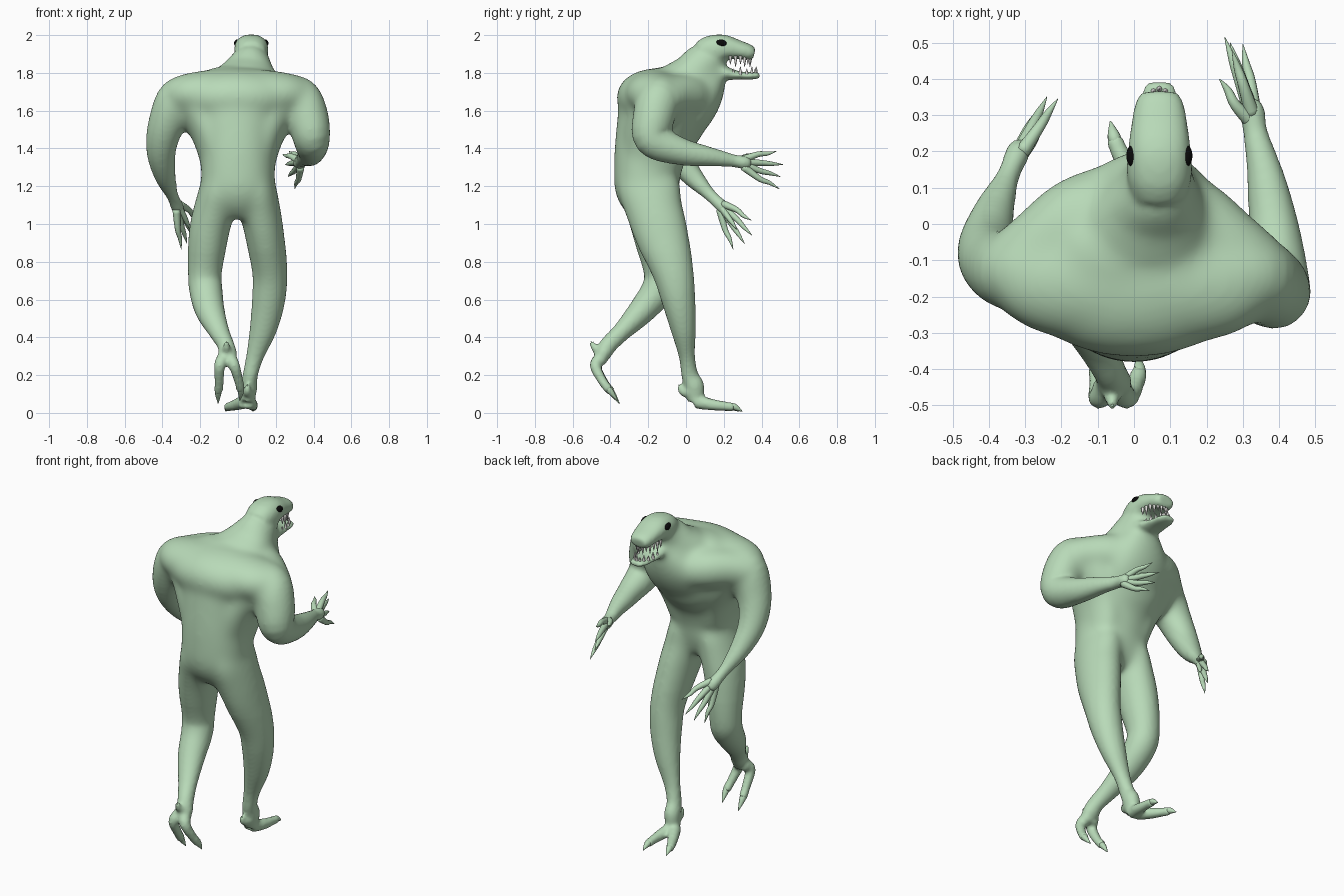
import bpy, bmesh, math
from mathutils import Vector, Matrix


def material(name, col):
    m = bpy.data.materials.new(name)
    m.diffuse_color = (*col, 1)
    return m


SKIN = material("pale green skin", (0.48, 0.70, 0.48))
BLACK = material("black eye", (0.003, 0.003, 0.003))
WHITE = material("tooth white", (0.75, 0.75, 0.72))


def loft(bm, pts, steps=5, n=24, power=1.0):
    """Smooth closed tube through (x, y, z, half width[, half depth])."""
    P = [tuple(p) if len(p) == 5 else (*p, p[3]) for p in pts]
    samples = []
    for i in range(len(P) - 1):
        p0, p1, p2, p3 = P[max(i - 1, 0)], P[i], P[i + 1], P[min(i + 2, len(P) - 1)]
        for s in range(steps):
            t = s / steps
            samples.append([0.5 * (2 * b + (c - a) * t + (2 * a - 5 * b + 4 * c - d) * t * t
                                   + (3 * b - a - 3 * c + d) * t ** 3)
                            for a, b, c, d in zip(p0, p1, p2, p3)])
    samples.append(list(P[-1]))
    rings, side = [], None
    for i, s in enumerate(samples):
        a, b = samples[max(i - 1, 0)], samples[min(i + 1, len(samples) - 1)]
        tan = (Vector(b[:3]) - Vector(a[:3])).normalized()
        if side is None:
            side = Vector((1, 0, 0)) if abs(tan.x) < 0.8 else Vector((0, 1, 0))
        side = (side - tan * side.dot(tan)).normalized()
        up = tan.cross(side)
        ring = []
        for k in range(n):
            q = 2 * math.pi * k / n
            c, d = math.cos(q), math.sin(q)
            c = math.copysign(abs(c) ** power, c)
            d = math.copysign(abs(d) ** power, d)
            ring.append(bm.verts.new(Vector(s[:3]) + side * c * max(s[3], .001)
                                     + up * d * max(s[4], .001)))
        rings.append(ring)
    for r, q in zip(rings, rings[1:]):
        for k in range(n):
            bm.faces.new((r[k], r[(k + 1) % n], q[(k + 1) % n], q[k]))
    bm.faces.new(rings[0][::-1])
    bm.faces.new(rings[-1])


def ball(bm, loc, size, tilt=0):
    bmesh.ops.create_uvsphere(bm, u_segments=24, v_segments=16, radius=1,
                              matrix=Matrix.Translation(loc) @ Matrix.Rotation(tilt, 4, 'X')
                              @ Matrix.Diagonal((*size, 1)))


def finish(bm, name, mat):
    bmesh.ops.recalc_face_normals(bm, faces=bm.faces)
    for f in bm.faces:
        f.smooth = True
    me = bpy.data.meshes.new(name)
    bm.to_mesh(me)
    bm.free()
    me.materials.append(mat)
    ob = bpy.data.objects.new(name, me)
    bpy.context.collection.objects.link(ob)
    return ob


# ---- body: overlapping lofts fused into one smooth skin
bm = bmesh.new()
# torso, bent forward
loft(bm, [(-.005, -.17, 1.05, .09, .1), (0, -.185, 1.1, .16, .14), (0, -.203, 1.18, .192, .172),
          (0, -.205, 1.27, .197, .178), (0, -.18, 1.42, .205, .2), (0, -.13, 1.56, .25, .235),
          (.01, -.08, 1.66, .28, .2), (.03, 0, 1.73, .22, .125)], power=.93)
# shoulder girdle and upper back
ball(bm, (0, -.18, 1.67), (.31, .19, .15))
loft(bm, [(-.34, -.13, 1.68, .1, .09), (-.24, -.155, 1.69, .15, .115), (0, -.16, 1.69, .18, .135),
          (.24, -.16, 1.69, .155, .115), (.34, -.14, 1.68, .1, .09)])
# throat running down into the chest
loft(bm, [(.065, .14, 1.83, .08, .08), (.045, .1, 1.7, .17, .1), (.02, .055, 1.6, .19, .1),
          (.01, -.03, 1.48, .16, .09), (0, -.12, 1.33, .14, .07)])
# flanks and chest muscles tying the arms in
for s in (-1, 1):
    loft(bm, [(s * .1, -.18, 1.3, .09, .15), (s * .14, -.16, 1.46, .1, .17),
              (s * .195, -.13, 1.58, .11, .17), (s * .26, -.12, 1.67, .11, .14)])
    loft(bm, [(s * .04, .07, 1.66, .1), (s * .15, .025, 1.68, .112), (s * .25, -.05, 1.68, .105),
              (s * .33, -.12, 1.66, .1)])
# neck, upper head and lower jaw
loft(bm, [(.03, -.06, 1.73, .2, .12), (.05, .03, 1.78, .165, .12), (.065, .1, 1.85, .112, .115),
          (.07, .15, 1.91, .08, .085)])
loft(bm, [(.07, .09, 1.89, .08, .08), (.07, .14, 1.915, .09, .085), (.07, .2, 1.933, .087, .07),
          (.07, .28, 1.922, .077, .05), (.07, .335, 1.908, .066, .042),
          (.07, .362, 1.902, .05, .03)], power=.88)
loft(bm, [(.07, .12, 1.83, .08, .06), (.07, .2, 1.80, .075, .04), (.07, .28, 1.787, .063, .022),
          (.07, .35, 1.785, .054, .02), (.07, .39, 1.787, .036, .016)])
# arms
loft(bm, [(.22, -.12, 1.68, .11), (.31, -.14, 1.665, .122), (.365, -.17, 1.57, .113),
          (.387, -.175, 1.45, .1), (.385, -.03, 1.385, .075), (.36, .13, 1.355, .055),
          (.335, .25, 1.335, .034), (.325, .31, 1.325, .036), (.315, .34, 1.32, .025)])
loft(bm, [(-.22, -.12, 1.68, .11), (-.31, -.13, 1.66, .118), (-.38, -.11, 1.52, .098),
          (-.405, -.06, 1.39, .08), (-.387, .02, 1.27, .062), (-.345, .13, 1.15, .038),
          (-.32, .19, 1.09, .038), (-.31, .215, 1.06, .028)])
# standing leg and trailing leg
loft(bm, [(.08, -.205, 1.32, .08, .13), (.1, -.195, 1.2, .1, .165), (.115, -.17, 1.08, .11, .155),
          (.14, -.13, .95, .105, .145), (.168, -.07, .75, .093, .11), (.162, -.04, .6, .088, .09),
          (.135, -.015, .45, .073, .068), (.09, .005, .3, .047, .043), (.065, .02, .2, .04, .045),
          (.058, .045, .14, .045, .052), (.05, .05, .06, .037, .042)])
loft(bm, [(-.08, -.205, 1.32, .08, .13), (-.1, -.195, 1.2, .1, .165), (-.125, -.175, 1.08, .11, .15),
          (-.155, -.155, .95, .108, .13), (-.175, -.13, .75, .09, .095), (-.17, -.15, .65, .088, .088),
          (-.148, -.235, .54, .078, .072), (-.1, -.34, .43, .055, .05), (-.065, -.41, .36, .045, .047),
          (-.055, -.44, .31, .05, .042), (-.058, -.465, .27, .04, .03)])


# ---- feet: two toes and a heel spur each, fused to the legs; claw tips are separate
def foot(name, toes, spur):
    claws = bmesh.new()
    for toe in toes:
        loft(bm, [(*p, r) for p, r in zip(toe, (.038, .031, .025, .025))], 5, 14)
        loft(claws, [(*toe[2], .012), (*toe[3], .018), (*toe[4], .002)], 5, 14)
    loft(bm, [(*p, r) for p, r in zip(spur, (.036, .024, .012))], 5, 14)
    loft(claws, [(*p, r) for p, r in zip(spur, (.02, .016, .002))], 5, 14)
    finish(claws, name, SKIN)


foot("right_foot_claws",
     [[(.055, .05, .06), (.075, .14, .043), (.08, .22, .034), (.08, .255, .032), (.08, .298, .008)],
      [(.035, .06, .06), (-.01, .14, .043), (-.045, .21, .034), (-.055, .24, .032), (-.065, .283, .008)]],
     [(.055, .02, .11), (.05, -.018, .115), (.05, -.038, .15)])
foot("left_foot_claws",
     [[(-.075, -.445, .29), (-.097, -.48, .25), (-.1, -.43, .155), (-.105, -.395, .11), (-.105, -.352, .05)],
      [(-.045, -.445, .29), (-.02, -.48, .25), (.005, -.44, .165), (.015, -.405, .12), (.01, -.362, .065)]],
     [(-.06, -.43, .33), (-.06, -.478, .34), (-.06, -.503, .378)])

# fuse, then soften the trunk strongly and the rest lightly
raw = finish(bm, "body_parts", SKIN)
rm = raw.modifiers.new("fuse", 'REMESH')
rm.mode = 'VOXEL'
rm.voxel_size = .01
rm.use_smooth_shade = True
dg = bpy.context.evaluated_depsgraph_get()
me = bpy.data.meshes.new_from_object(raw.evaluated_get(dg))
bpy.data.objects.remove(raw)
body = bpy.data.objects.new("body", me)
bpy.context.collection.objects.link(body)
if not me.materials:
    me.materials.append(SKIN)
trunk = body.vertex_groups.new(name="trunk")
for v in me.vertices:
    x, y, z = v.co
    w = min(1, max(0, (z - .85) * 8)) * min(1, max(0, (1.88 - z) * 12)) * min(1, max(0, (.22 - y) * 12))
    w *= min(1, max(0, (.42 - abs(x)) * 10))
    trunk.add([v.index], w, 'REPLACE')
for label, n, group in (("soften", 8, ""), ("soften_trunk", 90, "trunk")):
    sm = body.modifiers.new(label, 'SMOOTH')
    sm.factor = .5
    sm.iterations = n
    sm.vertex_group = group


# ---- clawed fingers: base inside the palm, knuckle, pointed tip
def hand(name, palm, tips):
    bm = bmesh.new()
    palm = Vector(palm)
    centre = sum((Vector(t) for t in tips), Vector()) / len(tips)
    for t in tips:
        t = Vector(t)
        spread = (t - centre) * .3
        base = palm + spread * .6
        knuckle = base.lerp(t, .45) + spread * .35
        loft(bm, [(*base, .021), (*knuckle, .015), (*base.lerp(t, .72), .011), (*t, .001)], 4, 12)
    finish(bm, name, SKIN)


hand("right_hand_fingers", (.325, .30, 1.325),
     [(.27, .48, 1.385), (.25, .515, 1.315), (.265, .50, 1.25), (.30, .495, 1.185), (.235, .40, 1.37)])
hand("left_hand_fingers", (-.318, .19, 1.09),
     [(-.21, .345, 1.02), (-.24, .35, .94), (-.27, .31, .895), (-.30, .25, .865), (-.25, .27, .97)])

# ---- eyes
bm = bmesh.new()
for s in (-1, 1):
    ball(bm, (.07 + s * .075, .188, 1.957), (.016, .03, .019), -.2)
finish(bm, "eyes", BLACK)


# ---- rows of pointed teeth along both jaws
def teeth(name, count, rx, y0, ry, z, length, sign):
    bm = bmesh.new()
    for i in range(count):
        a = math.pi * i / (count - 1)
        x, y = .07 + rx * math.cos(a), y0 + ry * math.sin(a)
        h = sign * length * (1 if i % 2 else .75)
        loft(bm, [(x, y, z, .009), (x, y, z + h * .4, .007), (x, y, z + h, .001)], 3, 8)
    finish(bm, name, WHITE)


teeth("upper_teeth", 13, .064, .235, .107, 1.89, .06, -1)
teeth("lower_teeth", 11, .052, .25, .122, 1.79, .045, 1)
